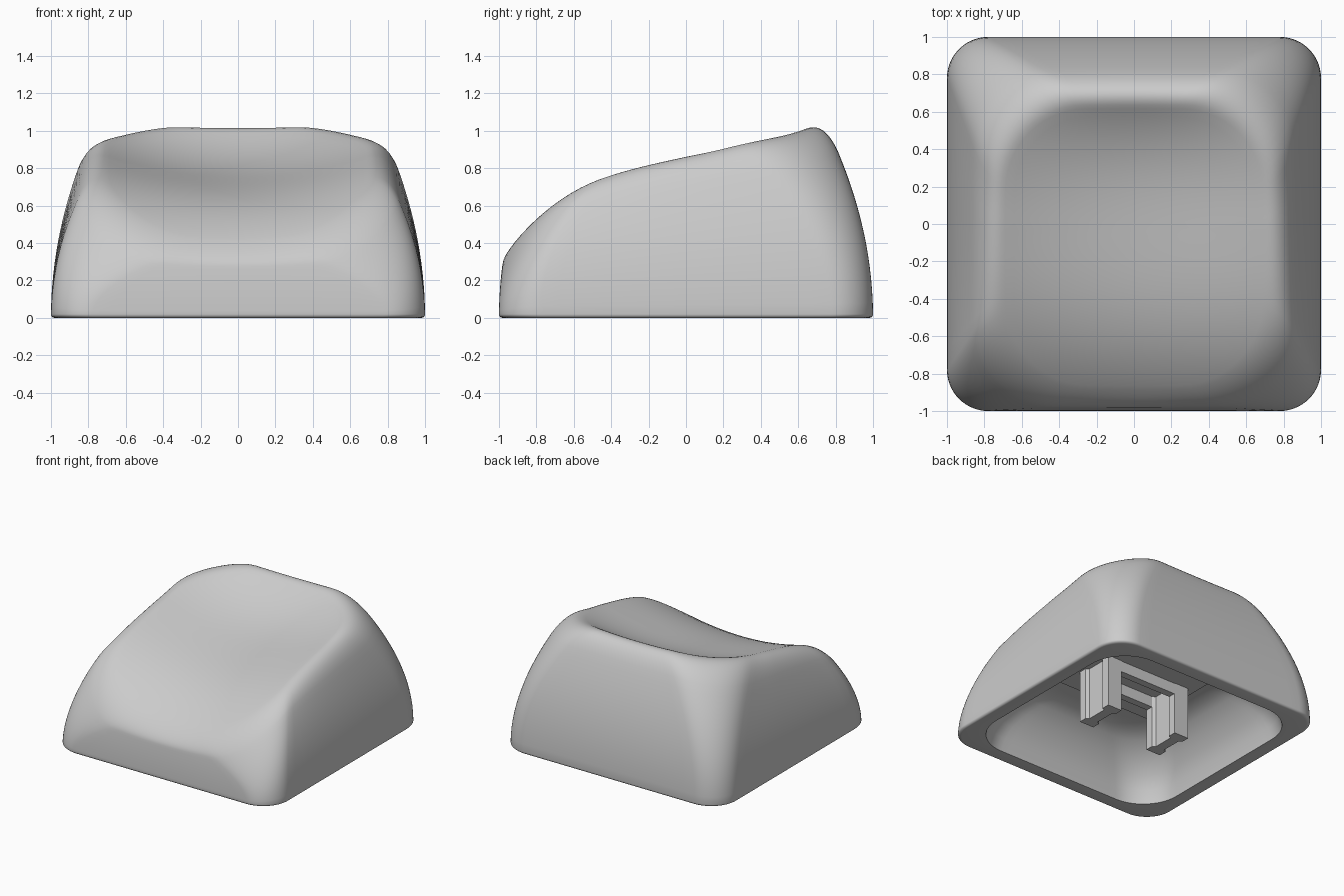
import bpy, bmesh, math
from mathutils import Vector

cube = bpy.data.objects.get("Cube")
if cube:
    bpy.data.objects.remove(cube, do_unlink=True)

grey = bpy.data.materials.new("plain_grey")
grey.use_nodes = True
COLOUR = (0.6, 0.6, 0.6, 1)
grey.diffuse_color = COLOUR
grey.node_tree.nodes["Principled BSDF"].inputs["Base Color"].default_value = COLOUR


def make_object(name, bm):
    bmesh.ops.recalc_face_normals(bm, faces=bm.faces)
    mesh = bpy.data.meshes.new(name)
    bm.to_mesh(mesh)
    bm.free()
    mesh.materials.append(grey)
    obj = bpy.data.objects.new(name, mesh)
    bpy.context.collection.objects.link(obj)
    return obj


# Rounded square outline, as (corner anchor, outward direction) pairs
def outline(arc=14, edge=16):
    pairs = []
    for q in range(4):
        start = math.pi / 2 * q
        mid = start + math.pi / 4
        anchor = Vector((math.copysign(1, math.cos(mid)), math.copysign(1, math.sin(mid))))
        for i in range(arc + 1):
            a = start + math.pi / 2 * i / arc
            pairs.append((anchor, Vector((math.cos(a), math.sin(a)))))
        after = Vector((-anchor.y, anchor.x))
        normal = pairs[-1][1]
        for i in range(1, edge):
            pairs.append((anchor.lerp(after, i / edge), normal))
    return pairs


def place(pair, half_x, half_y, radius, z=0.0):
    anchor, normal = pair
    return Vector((anchor.x * (half_x - radius) + normal.x * radius,
                   anchor.y * (half_y - radius) + normal.y * radius, z))


# Scooped top: rises to the back and curves up to both sides
def dish(x, y):
    cubic = 0.41 if y > 0 else 0.3
    side = 0.23 * (1 - (y / 0.74) ** 4) if y > 0 else 0.23 + 0.06 * y
    return 0.745 + 0.197 * y + 0.06 * y * y + cubic * y ** 3 + side * x * x


# Outline of the top edge, slightly bowed and set towards the front
def rim(pair, inset):
    p = place(pair, 0.8 - inset, 0.85 - inset, 0.48 - inset / 2)
    p.x *= 1 - 0.04 * p.y * p.y
    p.y -= 0.125
    if p.y < 0:
        p.y *= 1 - 0.05 * p.x * p.x
    p.z = dish(p.x, p.y)
    return p


WALL_STEPS, RIM_STEPS, DISH_STEPS = 14, 10, 14
CAVITY = [(0.88, 0.0), (0.86, 0.1), (0.82, 0.2), (0.75, 0.3), (0.67, 0.38), (0.6, 0.42), (0.5, 0.44)]


# One strip from the cavity roof, round the base, up the wall and into the dish
def column(pair):
    pts = [place(pair, h, h, 0.32, z) for h, z in reversed(CAVITY)]
    for i in range(4):
        a = math.pi / 2 * i / 4
        half = 1 - 0.02 * (1 - math.sin(a))
        pts.append(place(pair, half, half, 0.22, 0.02 * (1 - math.cos(a))))
    base, top, inner = place(pair, 1, 1, 0.22), rim(pair, 0), rim(pair, 0.11)

    def wall(s):
        p = base.lerp(top, s * s)
        p.z = s * top.z
        return p

    first, last = 0.02 / top.z, 0.83
    pts += [wall(first + (last - first) * i / WALL_STEPS) for i in range(WALL_STEPS + 1)]
    low = wall(last)
    for i in range(1, RIM_STEPS + 1):
        t = i / RIM_STEPS
        pts.append(low * (1 - t) ** 2 + top * (2 * t * (1 - t)) + inner * t * t)
    for i in range(1, DISH_STEPS):
        f = 1 - i / DISH_STEPS
        pts.append(Vector((inner.x * f, inner.y * f, dish(inner.x * f, inner.y * f))))
    return pts


# Cap shell
bm = bmesh.new()
columns = [[bm.verts.new(p) for p in column(pair)] for pair in outline()]
for i, col in enumerate(columns):
    prev = columns[i - 1]
    for j in range(len(col) - 1):
        bm.faces.new((prev[j], col[j], col[j + 1], prev[j + 1]))
centre = bm.verts.new((0, 0, dish(0, 0)))
for i, col in enumerate(columns):
    bm.faces.new((columns[i - 1][-1], col[-1], centre))
bm.faces.new([col[0] for col in columns])
shell = make_object("cap_shell", bm)
bpy.context.view_layer.objects.active = shell
shell.select_set(True)
bpy.ops.object.shade_smooth_by_angle(angle=math.radians(40))


# Straight-sided part from a flat outline
def prism(name, points, z0, z1):
    bm = bmesh.new()
    face = bm.faces.new([bm.verts.new((x, y, z0)) for x, y in points])
    top = bmesh.ops.extrude_face_region(bm, geom=[face])
    bmesh.ops.translate(bm, vec=(0, 0, z1 - z0),
                        verts=[v for v in top["geom"] if isinstance(v, bmesh.types.BMVert)])
    return make_object(name, bm)


def rectangle(half_x, half_y, y=0.0):
    return [(-half_x, y - half_y), (half_x, y - half_y), (half_x, y + half_y), (-half_x, y + half_y)]


# Mounting legs with a shallow groove on each broad face
quarter = [(0.065, 0.165), (0.065, 0.1), (0.04, 0.085)]
half = quarter + [(x, -y) for x, y in reversed(quarter)]
leg = half + [(-x, -y) for x, y in half]
for name, side in (("left_leg", 1), ("right_leg", -1)):
    prism(name, [(x + 0.325 * side, y) for x, y in leg], 0.0, 0.46)

# Ribs joining the legs, and the plate they hang from
for name, side in (("back_rib", 1), ("front_rib", -1)):
    prism(name, rectangle(0.3, 0.03, 0.13 * side), 0.34, 0.46)
prism("roof_plate", rectangle(0.46, 0.38), 0.43, 0.46)
